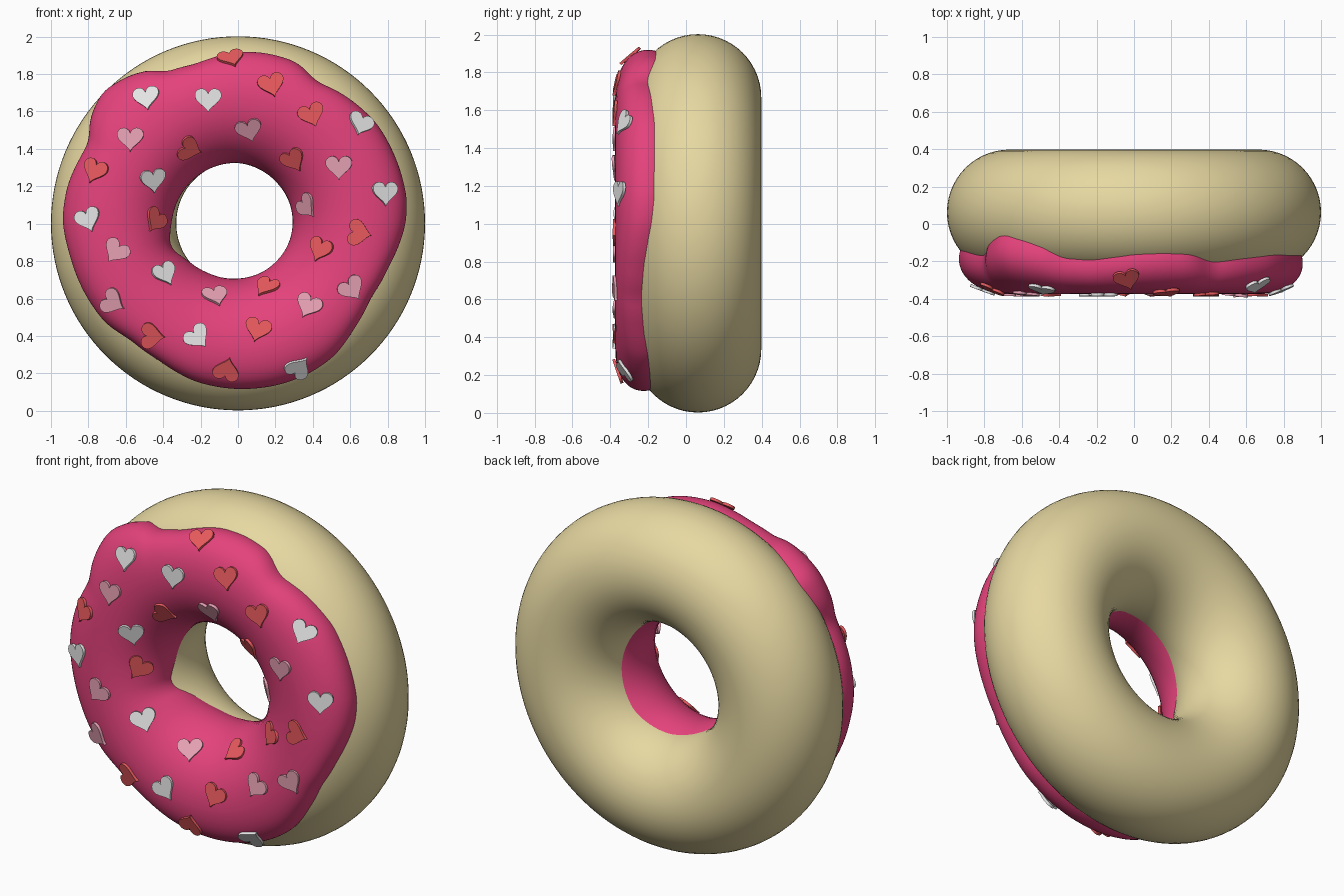
import bpy, bmesh, math
from mathutils import Vector, Matrix

if "Cube" in bpy.data.objects:
    bpy.data.objects.remove(bpy.data.objects["Cube"])

MAJOR, MINOR = 0.665, 0.335
CENTRE = Vector((0, 0.063, 1.002))


def material(name, rgb):
    m = bpy.data.materials.new(name)
    m.diffuse_color = (*rgb, 1)
    m.use_nodes = True
    m.node_tree.nodes["Principled BSDF"].inputs["Base Color"].default_value = m.diffuse_color
    return m


dough = material("dough tan", (0.80, 0.69, 0.36))
icing_mat = material("icing pink", (0.78, 0.055, 0.20))
heart_mats = {
    "r": material("heart red", (0.80, 0.10, 0.11)),
    "p": material("heart pale pink", (0.80, 0.36, 0.46)),
    "w": material("heart white", (0.80, 0.80, 0.80)),
}

# Icing borders: (angle round ring, outer rim radius) and (angle, inner tube angle)
OUTER = [(0, .90), (8, .915), (36, .917), (50, .895), (61, .87), (70, .92), (80, .925), (90, .92),
         (105, .886), (116, .90), (119, .94), (126, .968), (136, .988), (144, .965), (148, .94),
         (151, .912), (156, .915), (167, .935), (179, .94), (191, .918), (205, .904), (217, .89),
         (227, .852), (240, .85), (255, .88), (270, .89), (284, .894), (295, .892), (306, .88),
         (318, .842), (331, .818), (344, .843), (360, .90)]
INNER = [(0, 102), (45, 96), (90, 82), (140, 76), (180, 68), (200, 58), (215, 76), (240, 90),
         (270, 100), (315, 106), (360, 102)]


def lookup(table, deg):
    deg %= 360
    for (a, u), (b, v) in zip(table, table[1:]):
        if a <= deg <= b:
            return u + (v - u) * (deg - a) / (b - a)


def smooth(table, deg, w):
    return sum(lookup(table, deg + k * w) for k in (-1, -.5, 0, .5, 1)) / 5


def borders(deg):
    outer = math.asin((smooth(OUTER, deg, 2.5) - MAJOR) / (MINOR + 0.008))
    return outer, -math.radians(smooth(INNER, deg, 6))


def icing_point(theta, s):
    """s runs from -1 (inner border) through 0 (front) to 1 (outer border)."""
    outer, inner = borders(math.degrees(theta))
    if s >= 0:
        phi, t = s * outer, 0.102 * (1 - s ** 4.0)
        d = math.degrees(theta) % 360
        if 116 < d < 151:                      # drip bulge
            t += 0.035 * math.sin(math.pi * (d - 116) / 35) * math.sin(math.pi * s ** 2)*0.6
    else:
        phi, t = -s * inner, 0.102 * (1 - abs(s) ** 2.3)
    t -= 0.006 * abs(s) ** 8                   # tuck rim under the dough surface
    rad = MAJOR + (MINOR + t) * math.sin(phi)
    return CENTRE + Vector((rad * math.cos(theta), -(MINOR + t) * math.cos(phi), rad * math.sin(theta)))


def finish(bm, name, mat, angle=180):
    bmesh.ops.recalc_face_normals(bm, faces=bm.faces[:])
    me = bpy.data.meshes.new(name)
    bm.to_mesh(me)
    bm.free()
    ob = bpy.data.objects.new(name, me)
    bpy.context.collection.objects.link(ob)
    me.materials.append(mat)
    bpy.ops.object.select_all(action='DESELECT')
    ob.select_set(True)
    bpy.context.view_layer.objects.active = ob
    bpy.ops.object.shade_smooth_by_angle(angle=math.radians(angle))
    return ob


# Dough ring
bpy.ops.mesh.primitive_torus_add(major_radius=MAJOR, minor_radius=MINOR, major_segments=128,
                                 minor_segments=56, location=CENTRE, rotation=(math.pi / 2, 0, 0))
ring = bpy.context.object
ring.name = "dough_ring"
ring.data.materials.append(dough)
bpy.ops.object.shade_smooth()

# Icing
N, M = 240, 40
bm = bmesh.new()
grid = [[bm.verts.new(icing_point(2 * math.pi * i / N, math.sin(math.pi / 2 * (2 * j / M - 1))))
         for j in range(M + 1)] for i in range(N)]
for i in range(N):
    a, b = grid[i], grid[(i + 1) % N]
    for j in range(M):
        bm.faces.new((a[j], b[j], b[j + 1], a[j + 1]))
bmesh.ops.recalc_face_normals(bm, faces=bm.faces[:])
bm.normal_update()
front = grid[0][M // 2]
flip = front.normal.y > 0
icing = finish(bm, "icing", icing_mat)
if icing.data.vertices[M // 2].normal.y > 0:
    icing.data.flip_normals()

# Heart sprinkles: colour, x, z, turn in degrees (0 = point down)
HEARTS = [("r", -.035, 1.88, 20), ("r", .18, 1.74, 15), ("r", .395, 1.58, 20), ("w", .655, 1.53, -25),
          ("p", .06, 1.50, 15), ("p", .54, 1.30, 0), ("r", .30, 1.34, 25), ("p", .37, 1.09, 40),
          ("w", .785, 1.16, 0), ("r", .65, .95, 80), ("r", .44, .86, -20), ("p", .61, .65, 35),
          ("p", .375, .56, -25), ("r", .15, .66, -20), ("p", -.12, .61, 10), ("r", .105, .43, -15),
          ("w", .325, .235, 150), ("r", -.06, .225, 165), ("w", -.215, .39, 40), ("r", -.455, .40, 85),
          ("w", -.39, .73, 20), ("p", -.665, .58, 60), ("p", -.655, .85, -35), ("w", -.80, 1.02, 20),
          ("r", -.445, 1.015, -35), ("w", -.455, 1.23, 10), ("r", -.765, 1.28, -20),
          ("p", -.575, 1.45, 0), ("r", -.255, 1.40, 75), ("w", -.49, 1.67, 10), ("w", -.16, 1.66, 0)]


def heart(name, mat, x, z, turn):
    theta = math.atan2(z - CENTRE.z, x)
    goal = math.hypot(x, z - CENTRE.z)
    # first spot on the icing, going out from the crest, that has the wanted radius
    steps = [k / 200 * (1 if goal > MAJOR else -1) for k in range(196)]

    def radius(s):
        p = icing_point(theta, s) - CENTRE
        return math.hypot(p.x, p.z)
    s = min(steps, key=lambda q: abs(radius(q) - goal))
    p = icing_point(theta, s)
    ds = icing_point(theta, s + .04) - icing_point(theta, s - .04)
    around = Vector((-math.sin(theta), 0, math.cos(theta)))
    n = around.cross(ds).normalized()
    if n.dot(p - CENTRE - MAJOR * Vector((math.cos(theta), 0, math.sin(theta)))) < 0:
        n = -n
    up = Vector((0, 0, 1))
    up = (up - n * up.dot(n)).normalized()
    rot = Matrix((up.cross(n), up, n)).transposed() @ Matrix.Rotation(math.radians(turn), 3, 'Z')
    bm = bmesh.new()
    k = 0.0045
    verts = []
    for i in range(32):
        a = 2 * math.pi * (i + .5) / 32
        hx = 16 * math.sin(a) ** 3
        hy = 13 * math.cos(a) - 5 * math.cos(2 * a) - 2 * math.cos(3 * a) - math.cos(4 * a) + 2
        verts.append(bm.verts.new(p + rot @ Vector((hx * k, hy * k, -0.003))))
    face = bm.faces.new(verts)
    top = bmesh.ops.extrude_face_region(bm, geom=[face])
    bmesh.ops.translate(bm, vec=n * 0.015, verts=[g for g in top["geom"] if isinstance(g, bmesh.types.BMVert)])
    finish(bm, name, mat, 40)


for i, (c, x, z, turn) in enumerate(HEARTS):
    heart(f"heart_sprinkle_{i + 1}", heart_mats[c], x, z, turn)
